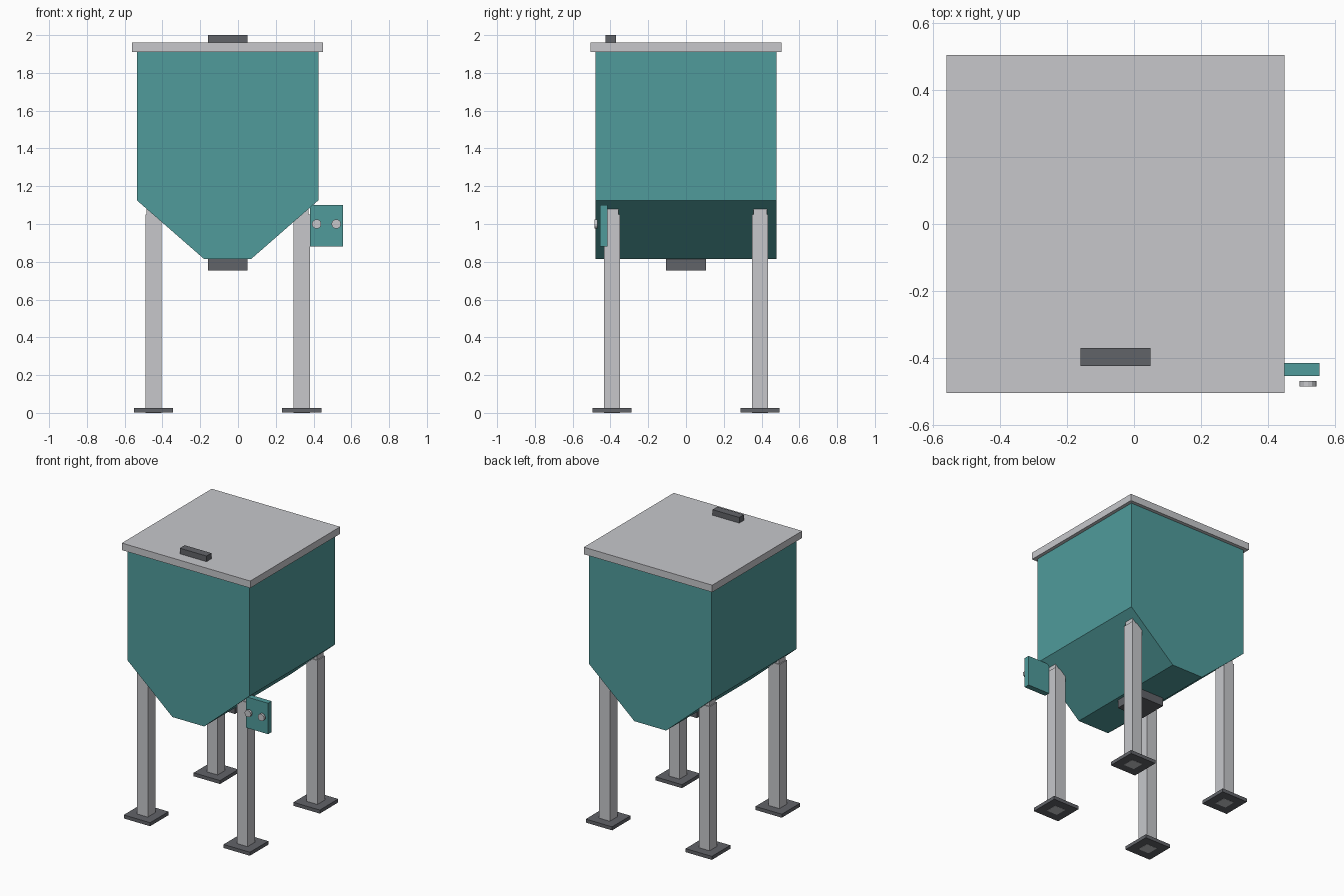
import bpy
import bmesh
import math

cube = bpy.data.objects.get("Cube")
if cube:
    bpy.data.objects.remove(cube, do_unlink=True)

CX = -0.055          # centre line of the hopper
LEG = 0.3925         # leg offset from the centre line


def material(name, rgb):
    m = bpy.data.materials.new(name)
    m.use_nodes = True
    m.diffuse_color = (*rgb, 1)
    m.node_tree.nodes["Principled BSDF"].inputs["Base Color"].default_value = (*rgb, 1)
    return m


teal = material("teal paint", (0.08, 0.33, 0.33))
steel = material("light steel", (0.57, 0.575, 0.6))
dark = material("dark grey", (0.12, 0.125, 0.14))


def add_object(name, bm, mat):
    bmesh.ops.recalc_face_normals(bm, faces=bm.faces[:])
    mesh = bpy.data.meshes.new(name)
    bm.to_mesh(mesh)
    bm.free()
    mesh.materials.append(mat)
    obj = bpy.data.objects.new(name, mesh)
    bpy.context.collection.objects.link(obj)
    return obj


def box(name, mat, x, y, z):
    """Box from (min, max) ranges on each axis."""
    bm = bmesh.new()
    bmesh.ops.create_cube(bm, size=1)
    for v in bm.verts:
        v.co = [(r[0] + r[1]) / 2 + c * (r[1] - r[0]) for r, c in zip((x, y, z), v.co)]
    return add_object(name, bm, mat)


def around(c, half):
    return (c - half, c + half)


# Hopper body: front profile extruded from front to back
half_profile = [(0.125, 0.815), (0.48, 1.125), (0.48, 1.91)]
profile = half_profile + [(-x, z) for x, z in reversed(half_profile)]
bm = bmesh.new()
face = bm.faces.new([bm.verts.new((CX + x, -0.48, z)) for x, z in profile])
ext = bmesh.ops.extrude_face_region(bm, geom=[face])
bmesh.ops.translate(bm, vec=(0, 0.96, 0),
                    verts=[g for g in ext["geom"] if isinstance(g, bmesh.types.BMVert)])
add_object("hopper_body", bm, teal)

# Lid, handle and outlet
box("lid", steel, around(CX, 0.505), around(0, 0.505), (1.91, 1.96))
box("lid_handle", dark, around(CX, 0.105), (-0.425, -0.37), (1.96, 2.0))
box("outlet", dark, around(CX, 0.105), around(0, 0.105), (0.755, 0.815))

# Legs with narrower top posts and foot plates
for side, sx in (("right", -1), ("left", 1)):
    for end, sy in (("front", -1), ("back", 1)):
        x, y = CX + sx * LEG, sy * LEG
        tag = f"{end}_{side}"
        box(f"{tag}_leg", steel, around(x, 0.0425), around(y, 0.0425), (0, 1.05))
        box(f"{tag}_leg_top", steel, around(x, 0.036), around(y, 0.036), (1.05, 1.082))
        box(f"{tag}_foot", dark, around(x, 0.1035), around(y, 0.1035), (0.001, 0.026))

# Control plate with two buttons beside the front left leg
box("control_plate", teal, (0.38, 0.555), (-0.455, -0.415), (0.88, 1.1))
for name, x in (("inner_button", 0.416), ("outer_button", 0.52)):
    bm = bmesh.new()
    bmesh.ops.create_cone(bm, cap_ends=True, segments=12, radius1=0.025,
                          radius2=0.025, depth=0.016)
    button = add_object(name, bm, steel)
    button.rotation_euler.x = math.pi / 2
    button.location = (x, -0.477, 1.0)
